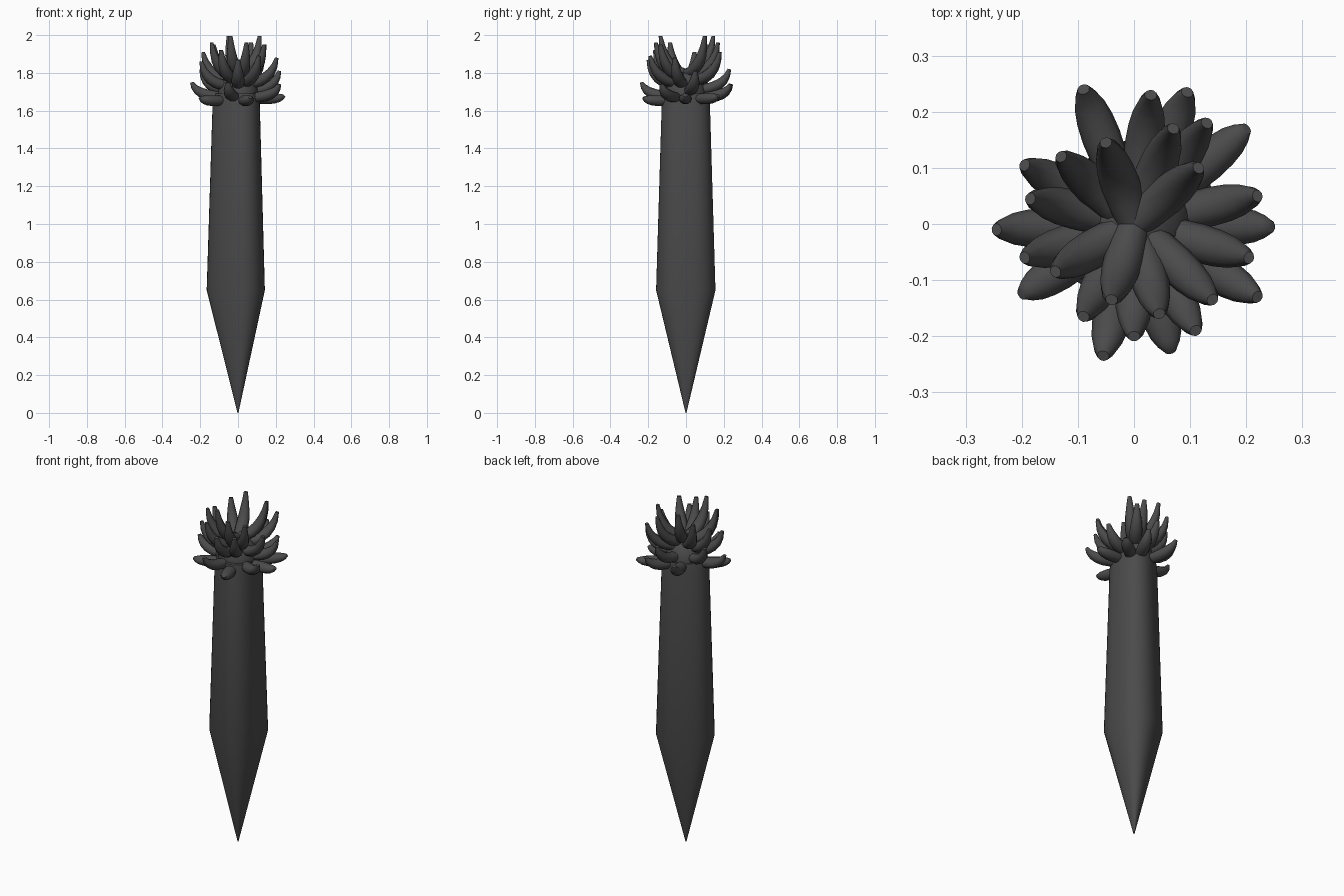
import bpy, bmesh, math
from mathutils import Vector

if "Cube" in bpy.data.objects:
    bpy.data.objects.remove(bpy.data.objects["Cube"])

dark = bpy.data.materials.new("charcoal")
dark.diffuse_color = (0.07, 0.07, 0.07, 1)
dark.use_nodes = True
dark.node_tree.nodes["Principled BSDF"].inputs["Base Color"].default_value = dark.diffuse_color


def finish(name, bm, angle):
    bmesh.ops.recalc_face_normals(bm, faces=bm.faces)
    mesh = bpy.data.meshes.new(name)
    bm.to_mesh(mesh)
    bm.free()
    mesh.materials.append(dark)
    ob = bpy.data.objects.new(name, mesh)
    bpy.context.collection.objects.link(ob)
    bpy.ops.object.select_all(action='DESELECT')
    ob.select_set(True)
    bpy.context.view_layer.objects.active = ob
    bpy.ops.object.shade_smooth_by_angle(angle=math.radians(angle))
    return ob


def loft(bm, rings):
    for a, b in zip(rings, rings[1:]):
        n = len(a)
        for i in range(n):
            j = (i + 1) % n
            bm.faces.new((a[i], a[j], b[j], b[i]))
    bm.faces.new(rings[0])
    bm.faces.new(rings[-1])


# Wrapped stem: softly three-sided, pointed at the bottom
def stem():
    bm = bmesh.new()
    n = 48
    rings = []
    for scale, z in ((0.015, 0.0), (1.0, 0.65), (0.81, 1.64), (0.77, 1.69)):
        ring = []
        for i in range(n):
            a = math.tau * i / n
            r = (0.154 + 0.012 * math.cos(3 * (a - math.radians(58)))) * scale
            ring.append(bm.verts.new((r * math.cos(a), r * math.sin(a), z)))
        rings.append(ring)
    loft(bm, rings)
    finish("stem_wrap", bm, 40)


# Domed core holding the spikes
def core():
    bm = bmesh.new()
    bmesh.ops.create_uvsphere(bm, u_segments=24, v_segments=12, radius=1)
    for v in bm.verts:
        v.co = Vector((v.co.x * 0.108, v.co.y * 0.108, 1.68 + v.co.z * 0.13))
    finish("flower_core", bm, 60)


# Curved spike, broad at the root, hooking upward to a blunt tip
def spike(index, x, y, z):
    bm = bmesh.new()
    out = Vector((x, y, 0)).normalized()
    side = Vector((-out.y, out.x, 0))
    reach = math.hypot(x, y)
    t = max(0, min(1, (z - 1.74) / 0.26))
    base_r = 0.08 - 0.08 * t
    base_z = min(1.67 + 0.13 * t, z - 0.015)
    p0 = out * base_r + Vector((0, 0, base_z))
    p1 = out * (base_r + 0.85 * (reach - base_r)) + Vector((0, 0, base_z + 0.12 * (z - base_z) - 0.01))
    p2 = Vector((x, y, z))
    radii = (0.028, 0.033, 0.035, 0.033, 0.028, 0.02, 0.011)
    rings = []
    for k, r in enumerate(radii):
        s = k / (len(radii) - 1)
        c = p0 * (1 - s) ** 2 + p1 * 2 * s * (1 - s) + p2 * s * s
        d = ((p1 - p0) * (1 - s) + (p2 - p1) * s).normalized()
        up = d.cross(side).normalized()
        rings.append([bm.verts.new(c + side * r * math.cos(a) + up * r * 0.85 * math.sin(a))
                      for a in (math.tau * i / 10 for i in range(10))])
    loft(bm, rings)
    finish(f"spike_{index:02d}", bm, 50)


# Spike tip positions, top to bottom
TIPS = [
    (-.04, -.135, 1.995), (.115, .1, 1.995), (-.05, .145, 1.995),
    (-.14, -.085, 1.96), (.045, -.16, 1.96), (.07, .17, 1.96), (-.13, .12, 1.95),
    (.14, -.135, 1.95), (-.09, -.165, 1.92), (.13, .18, 1.91), (-.185, .045, 1.91),
    (.11, -.19, 1.89), (.205, -.06, 1.88), (0, -.2, 1.87), (-.195, -.06, 1.86),
    (.03, .23, 1.82), (.22, .05, 1.81), (-.195, .105, 1.82), (.095, .235, 1.74),
    (-.2, -.125, 1.67), (.22, -.13, 1.74), (.065, -.225, 1.67), (-.245, -.01, 1.75),
    (.2, .17, 1.68), (-.09, .24, 1.74), (.245, -.005, 1.68), (-.055, -.235, 1.75),
]

stem()
core()
for i, tip in enumerate(TIPS):
    spike(i + 1, *tip)
